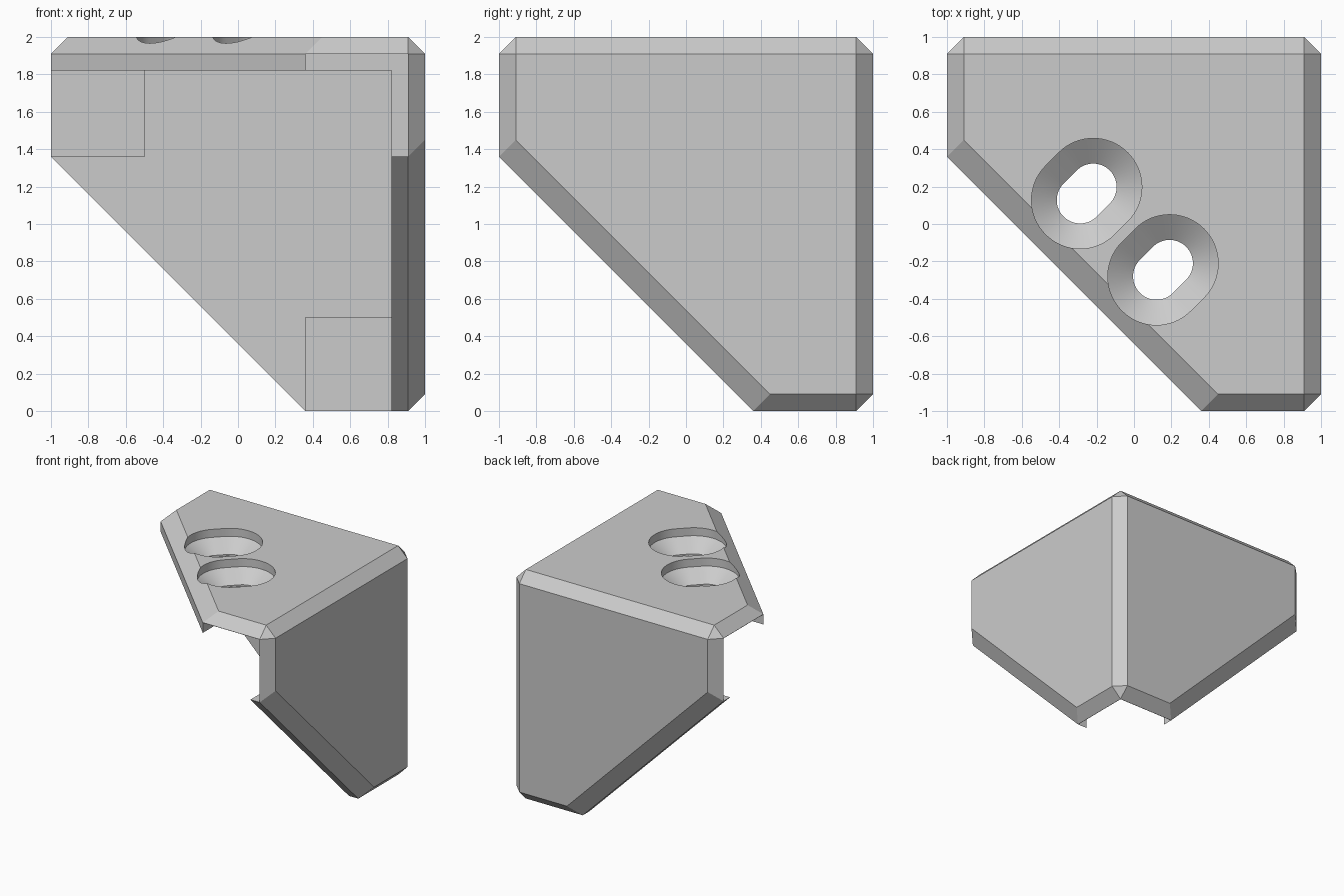
import bpy
import bmesh
import math
from itertools import permutations
from mathutils import Vector

old = bpy.data.objects.get("Cube")
if old:
    bpy.data.objects.remove(old, do_unlink=True)

CHAMFER = 0.09      # outer edge chamfer
INNER = 0.82        # inside faces of the three plates
DIAG = -0.64        # diagonal cut line: a + b = DIAG
LIFT = Vector((0, 0, 1))

grey = bpy.data.materials.new("light_grey")
grey.use_nodes = True
grey.diffuse_color = (0.6, 0.6, 0.6, 1)
grey.node_tree.nodes["Principled BSDF"].inputs["Base Color"].default_value = (0.6, 0.6, 0.6, 1)


def make_object(name, bm):
    bmesh.ops.recalc_face_normals(bm, faces=bm.faces)
    bmesh.ops.translate(bm, verts=bm.verts, vec=LIFT)
    mesh = bpy.data.meshes.new(name)
    bm.to_mesh(mesh)
    bm.free()
    obj = bpy.data.objects.new(name, mesh)
    bpy.context.collection.objects.link(obj)
    obj.data.materials.append(grey)
    return obj


def box(name, low, high):
    bm = bmesh.new()
    bmesh.ops.create_cube(bm, size=1)
    for v in bm.verts:
        v.co = [h if c > 0 else l for c, l, h in zip(v.co, low, high)]
    return make_object(name, bm)


def keep_side(bm, normal, offset):
    # Keep the part where normal . p >= offset and cap the cut
    n = Vector(normal)
    cut = bmesh.ops.bisect_plane(
        bm, geom=bm.verts[:] + bm.edges[:] + bm.faces[:],
        plane_co=n * (offset / n.length_squared), plane_no=n, clear_inner=True)
    edges = [e for e in cut["geom_cut"] if isinstance(e, bmesh.types.BMEdge)]
    bmesh.ops.contextual_create(bm, geom=edges)


def slot_cutter(name, x, y):
    # Countersunk slot, stretched along the plate's diagonal axis
    bm = bmesh.new()
    steps, stretch = 64, 0.035
    rings = []
    for radius, z in ((0.26, 1.2), (0.26, 0.93), (0.125, 0.835), (0.125, 0.7)):
        ring = []
        for i in range(steps + 2):
            half = i > steps // 2
            k = i - 1 if half else i
            a = 2 * math.pi * k / steps - math.pi / 4
            s = -stretch if half else stretch
            ring.append(bm.verts.new((x + s + radius * math.cos(a),
                                      y + s + radius * math.sin(a), z)))
        rings.append(ring)
    for upper, lower in zip(rings, rings[1:]):
        for i in range(len(upper)):
            j = (i + 1) % len(upper)
            bm.faces.new((upper[i], upper[j], lower[j], lower[i]))
    bm.faces.new(rings[0])
    bm.faces.new(rings[-1])
    return make_object(name, bm)


# Chamfered outer block with the three diagonal edges cut off
bm = bmesh.new()
bmesh.ops.create_cube(bm, size=2)
bmesh.ops.bevel(bm, geom=bm.edges[:], offset=CHAMFER, segments=1,
                affect='EDGES', profile=0.5)
for normal in set(permutations((1, 1, 0))):
    keep_side(bm, normal, DIAG)
for normal in set(permutations((1, 1, -2))):
    keep_side(bm, normal, DIAG - 2 * (1 - CHAMFER))
bracket = make_object("corner_bracket", bm)

# Hollow inside, end recesses and screw slots
cutters = [box("inner_cutter", (-1.5,) * 3, (INNER,) * 3)]
for axis in range(3):
    low, high = [0.36] * 3, [0.908] * 3
    low[axis], high[axis] = -1.3, -0.5
    cutters.append(box("recess_cutter", low, high))
cutters.append(slot_cutter("rear_slot_cutter", -0.253, 0.163))
cutters.append(slot_cutter("front_slot_cutter", 0.155, -0.245))

bpy.context.view_layer.objects.active = bracket
bracket.select_set(True)
for cutter in cutters:
    cutter.hide_render = True
    mod = bracket.modifiers.new("cut", 'BOOLEAN')
    mod.operation = 'DIFFERENCE'
    mod.solver = 'EXACT'
    mod.object = cutter
    bpy.ops.object.modifier_apply(modifier=mod.name)
    bpy.data.objects.remove(cutter, do_unlink=True)

bpy.ops.object.select_all(action='DESELECT')
bracket.select_set(True)
bpy.ops.object.shade_smooth_by_angle(angle=math.radians(20))
